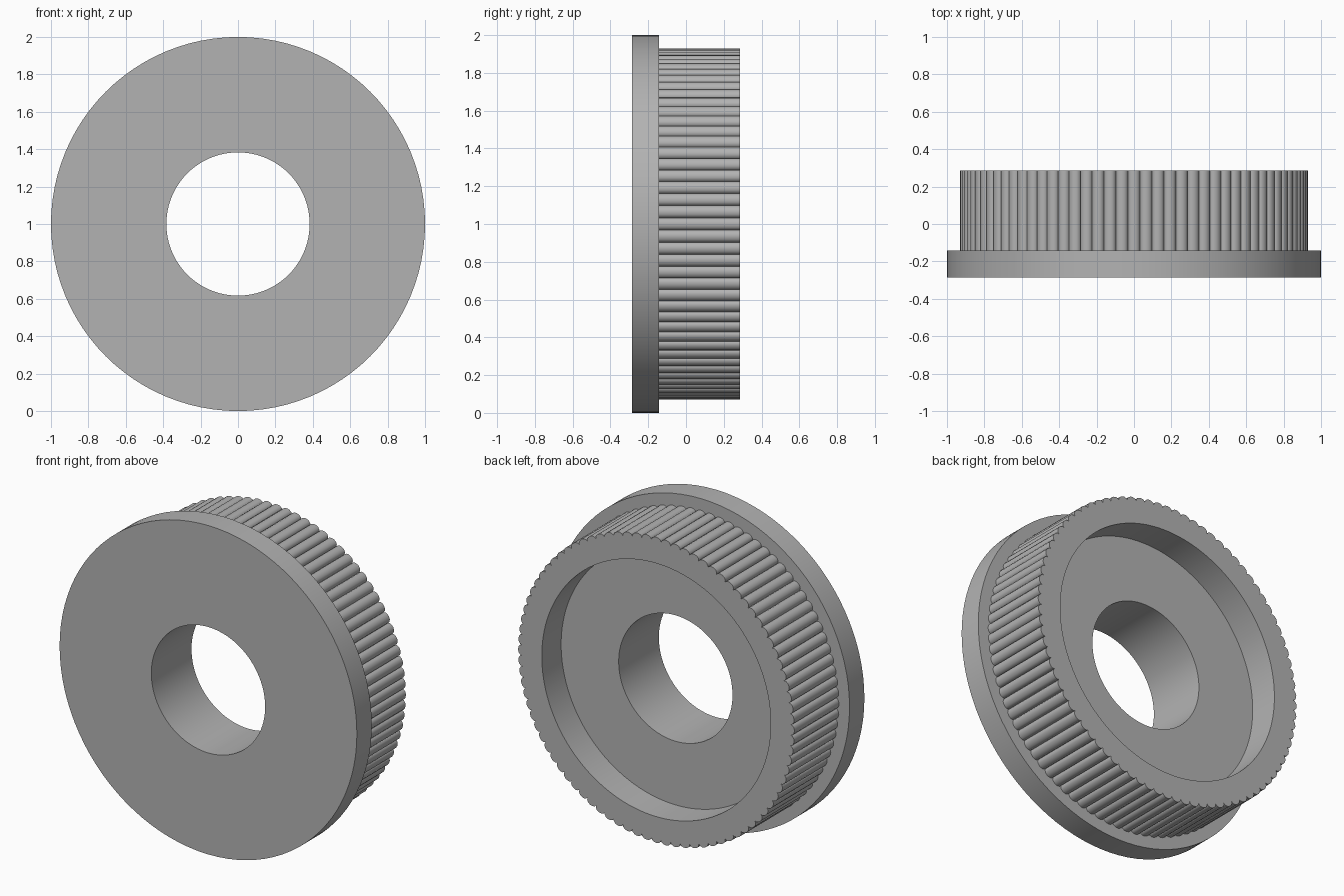
import bpy, bmesh
from math import sin, cos, pi, sqrt, radians

old = bpy.data.objects.get("Cube")
if old:
    bpy.data.objects.remove(old, do_unlink=True)

grey = bpy.data.materials.new("plain grey")
grey.use_nodes = True
colour = (0.45, 0.45, 0.45, 1)
grey.diffuse_color = colour
grey.node_tree.nodes["Principled BSDF"].inputs["Base Color"].default_value = colour

HALF = 0.286       # half of the overall thickness
FLANGE_BACK = -0.143
FLOOR = 0.10       # bottom of the rear recess
HOLE, RECESS, ROOT, CREST = 0.383, 0.77, 0.906, 0.93
RIBS, STEPS = 88, 6


def lathe(name, rings, angles):
    """Turn (radius, y) rings about the y axis; a radius may be a list, one per angle."""
    bm = bmesh.new()
    loops = []
    for radius, y in rings:
        radii = radius if isinstance(radius, list) else [radius] * len(angles)
        loops.append([bm.verts.new((r * sin(a), y, 1 + r * cos(a)))
                      for r, a in zip(radii, angles)])
    for one, two in zip(loops, loops[1:]):
        for i in range(len(angles)):
            j = (i + 1) % len(angles)
            bm.faces.new((one[i], one[j], two[j], two[i]))
    mesh = bpy.data.meshes.new(name)
    bm.to_mesh(mesh)
    bm.free()
    mesh.materials.append(grey)
    obj = bpy.data.objects.new(name, mesh)
    bpy.context.collection.objects.link(obj)
    bpy.ops.object.select_all(action='DESELECT')
    obj.select_set(True)
    bpy.context.view_layer.objects.active = obj
    bpy.ops.object.shade_smooth_by_angle(angle=radians(40))
    return obj


# Flange with the centre bore and the recess floor
even = [2 * pi * i / 96 for i in range(96)]
lathe("flange", [(RECESS + 0.02, FLOOR), (HOLE, FLOOR), (HOLE, -HALF),
                 (1, -HALF), (1, FLANGE_BACK), (ROOT - 0.03, FLANGE_BACK)], even)

# Ribbed ring: each rib is a half-round bump, with points bunched at its sides
angles, ribbed = [], []
for rib in range(RIBS):
    for k in range(STEPS):
        t = -cos(pi * k / STEPS)
        angles.append(2 * pi * (rib + t / 2) / RIBS)
        ribbed.append(ROOT + (CREST - ROOT) * sqrt(max(0, 1 - t * t)))
lathe("ribbed_ring", [(RECESS, FLOOR), (RECESS, HALF),
                      (ribbed, HALF), (ribbed, FLANGE_BACK)][::-1], angles)

# Point all faces outward (the profiles run in opposite directions)
for name in ("flange", "ribbed_ring"):
    mesh = bpy.data.objects[name].data
    bm = bmesh.new()
    bm.from_mesh(mesh)
    bm.normal_update()
    rim = max(bm.faces, key=lambda f: f.calc_center_median().z * (abs(f.normal.y) < 0.5))
    if rim.normal.z < 0:
        bmesh.ops.reverse_faces(bm, faces=bm.faces[:])
    bm.to_mesh(mesh)
    bm.free()
